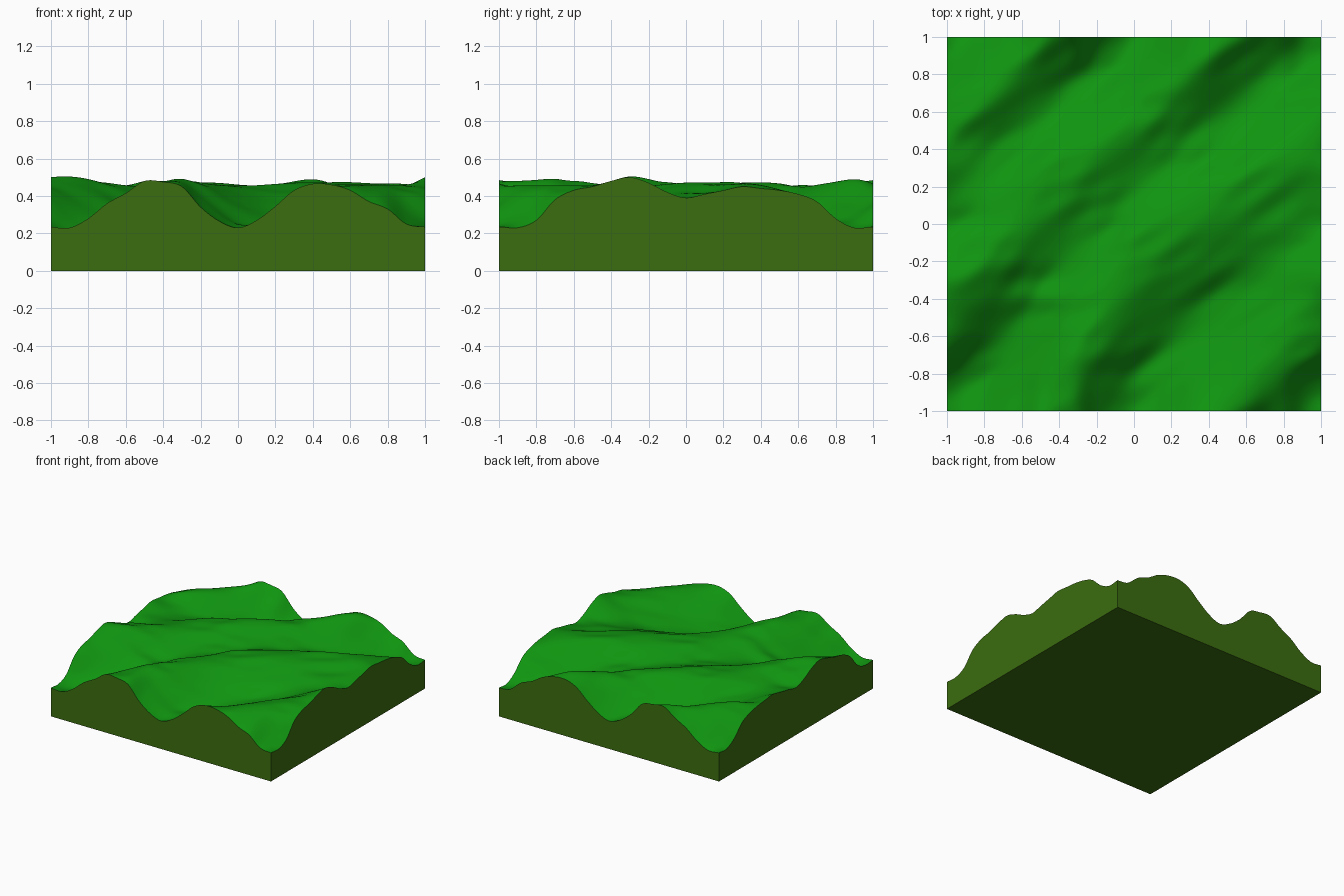
import bpy
import bmesh
from math import sin, cos, pi, floor

cube = bpy.data.objects.get("Cube")
if cube:
    bpy.data.objects.remove(cube, do_unlink=True)

CELLS = 120
CORNER = 0.235

# Heights along the front/back and the left/right edges, in hundredths
FRONT_EDGE = [23.5, 23, 28, 36, 41.5, 48, 47.5, 45, 34, 26.5, 23,
              27, 34.5, 43, 46.5, 46, 43, 37, 33, 25, 23.5]
SIDE_EDGE = [23.5, 23, 27, 38, 43, 45, 48, 50, 47, 42, 39,
             41, 43, 45, 44, 43, 41, 37, 28, 23, 23.5]


def make_material(name, color):
    mat = bpy.data.materials.new(name)
    mat.use_nodes = True
    mat.diffuse_color = color
    bsdf = mat.node_tree.nodes["Principled BSDF"]
    bsdf.inputs["Base Color"].default_value = color
    bsdf.inputs["Roughness"].default_value = 0.9
    return mat


def edge_height(profile, t):
    """Smooth repeating curve through the profile heights."""
    n = len(profile) - 1
    u = (t + 1) / 2 * n
    i = floor(u)
    f = u - i
    a, b, c, d = (profile[(i + k) % n] for k in (-1, 0, 1, 2))
    value = b + f / 2 * (c - a + f * (2*a - 5*b + 4*c - d + f * (3*(b - c) + d - a)))
    return value / 100


def streaks(x, y):
    """Fine diagonal erosion ripples."""
    bend = 0.9 * sin(pi * (x + y)) + 0.6 * sin(pi * (2*x + y) + 1)
    fade = 0.6 + 0.4 * sin(pi * (2*x + 3*y) + 2)
    return fade * (0.009 * sin(pi * (3*x - 5*y) + bend)
                   + 0.006 * sin(pi * (5*x - 8*y) + 2 * bend)
                   + 0.003 * sin(pi * (9*x - 11*y) - 2 * bend))


def hills(x, y):
    """Two diagonal valleys that fade towards the middle."""
    shift = 0.26 * (1 + cos(pi * (y + 0.2))) / 2 * (2 + cos(pi * x)) / 3
    depth = 0.16 - 0.08 * cos(pi * (y - 0.08))
    valley = 0.5 + 0.5 * cos(2 * pi * (x - y + shift))
    crest = 0.465 + 0.008 * sin(pi * (x + 2*y))
    return crest - depth * valley + streaks(x, y)


def height(x, y):
    """Hills eased into the edge profiles."""
    wx, wy = abs(x) ** 5, abs(y) ** 5
    return (hills(x, y)
            + wy * (edge_height(FRONT_EDGE, x) - hills(x, 1))
            + wx * (edge_height(SIDE_EDGE, y) - hills(1, y))
            - wx * wy * (CORNER - hills(1, 1)))


# Grass surface
bm = bmesh.new()
bmesh.ops.create_grid(bm, x_segments=CELLS, y_segments=CELLS, size=1)
for v in bm.verts:
    v.co.z = height(v.co.x, v.co.y)
for f in bm.faces:
    f.smooth = True
    f.material_index = 0

# Earth walls dropped from the rim to the ground
rim = [e for e in bm.edges if e.is_boundary]
walls = bmesh.ops.extrude_edge_only(bm, edges=rim)["geom"]
for item in walls:
    if isinstance(item, bmesh.types.BMVert):
        item.co.z = 0
    elif isinstance(item, bmesh.types.BMFace):
        item.smooth = False
        item.material_index = 1

# Flat underside
lower = [e for e in bm.edges if e.is_boundary]
for f in bmesh.ops.contextual_create(bm, geom=lower)["faces"]:
    f.smooth = False
    f.material_index = 1
bmesh.ops.recalc_face_normals(bm, faces=bm.faces[:])

mesh = bpy.data.meshes.new("terrain_block")
bm.to_mesh(mesh)
bm.free()
mesh.materials.append(make_material("grass_green", (0.005, 0.3, 0.005, 1)))
mesh.materials.append(make_material("olive_earth", (0.044, 0.155, 0.005, 1)))
terrain = bpy.data.objects.new("terrain_block", mesh)
bpy.context.collection.objects.link(terrain)
